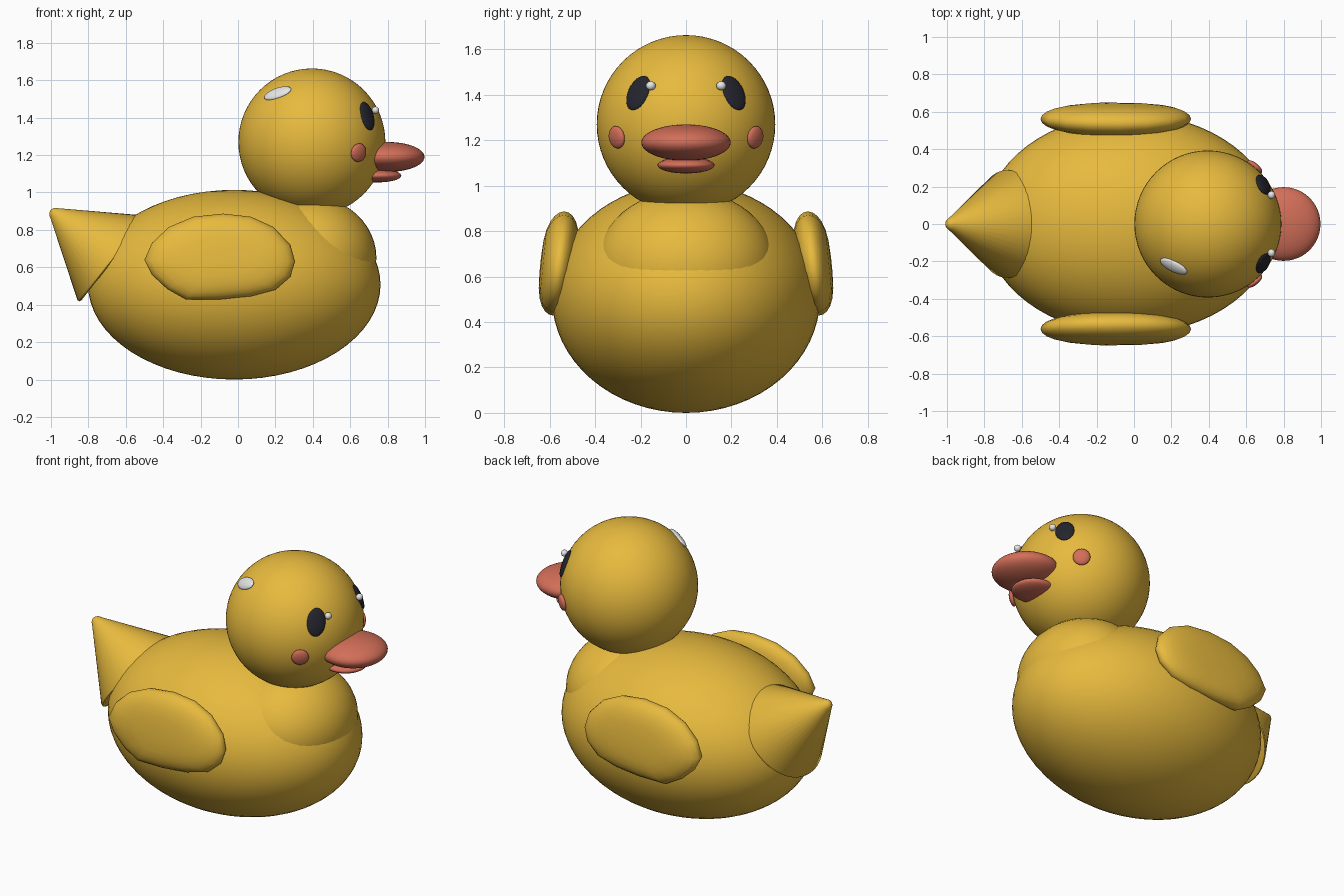
import bpy, bmesh, math
from mathutils import Vector, Matrix

if "Cube" in bpy.data.objects:
    bpy.data.objects.remove(bpy.data.objects["Cube"])


def material(name, rgb):
    m = bpy.data.materials.new(name)
    m.diffuse_color = (*rgb, 1)
    m.use_nodes = True
    m.node_tree.nodes["Principled BSDF"].inputs["Base Color"].default_value = m.diffuse_color
    return m


YELLOW = material("warm yellow", (0.80, 0.49, 0.048))
CORAL = material("coral", (0.65, 0.157, 0.098))
BLACK = material("near black", (0.018, 0.018, 0.028))
WHITE = material("white", (0.85, 0.85, 0.85))


def finish(name, bm, mat, angle=40):
    bmesh.ops.recalc_face_normals(bm, faces=bm.faces)
    me = bpy.data.meshes.new(name)
    bm.to_mesh(me)
    bm.free()
    me.materials.append(mat)
    ob = bpy.data.objects.new(name, me)
    bpy.context.collection.objects.link(ob)
    bpy.ops.object.select_all(action='DESELECT')
    ob.select_set(True)
    bpy.context.view_layer.objects.active = ob
    bpy.ops.object.shade_smooth_by_angle(angle=math.radians(angle))
    return ob


def ellipsoid(name, centre, radii, mat, rot=None, seg=48):
    bm = bmesh.new()
    bmesh.ops.create_uvsphere(bm, u_segments=seg, v_segments=seg // 2, radius=1)
    m = Matrix.Translation(centre) @ (rot or Matrix()) @ Matrix.Diagonal((*radii, 1))
    bm.transform(m)
    return finish(name, bm, mat)


def frame(normal, up, roll=0):
    """Rotation taking local z to the normal and local y near the up direction."""
    n = Vector(normal).normalized()
    u = Vector(up)
    u = (u - n * u.dot(n)).normalized()
    side = u.cross(n)
    return Matrix((side, u, n)).transposed().to_4x4() @ Matrix.Rotation(roll, 4, 'Z')


def loft(bm, rings):
    """Skin closed rings of points and cap both ends."""
    loops = [[bm.verts.new(p) for p in ring] for ring in rings]
    n = len(loops[0])
    for a, b in zip(loops, loops[1:]):
        for i in range(n):
            j = (i + 1) % n
            bm.faces.new((a[i], a[j], b[j], b[i]))
    bm.faces.new(loops[0])
    bm.faces.new(loops[-1])


# Body, chest and head
HEAD = Vector((0.395, 0, 1.27))
ellipsoid("body", (-0.02, 0, 0.507), (0.782, 0.59, 0.507), YELLOW, seg=64)
ellipsoid("chest", (0.38, 0, 0.65), (0.36, 0.395, 0.33), YELLOW)
ellipsoid("head", HEAD, (0.393, 0.393, 0.393), YELLOW, seg=64)

# Bill
ellipsoid("upper_bill", (0.80, 0, 1.19), (0.197, 0.197, 0.08), CORAL)
ellipsoid("lower_bill", (0.745, 0, 1.09), (0.128, 0.125, 0.036), CORAL)

# Eyes, eye highlights and cheeks on both sides
for side, s in (("left", 1), ("right", -1)):
    eye = Vector((0.69, s * 0.21, 1.408))
    ellipsoid(side + "_eye", eye, (0.056, 0.082, 0.018), BLACK,
              frame(eye - HEAD, (0, 0, 1), s * math.radians(12)), 24)
    ellipsoid(side + "_eye_highlight", (0.735, s * 0.155, 1.44),
              (0.02, 0.022, 0.02), WHITE, None, 12)
    cheek = Vector((0.645, s * 0.305, 1.213))
    ellipsoid(side + "_cheek", cheek, (0.05, 0.05, 0.02), CORAL,
              frame(cheek - HEAD, (0, 0, 1)), 24)

# Shine spot on the head
spot = Vector((0.212, -0.226, 1.53))
ellipsoid("head_shine", spot, (0.04, 0.082, 0.018), WHITE,
          frame(spot - HEAD, (0.13, -0.08, 0.06)), 24)

# Wings: rounded outline swelling to a cushion, leaning in at the top
outline = [(-0.50, 0.64), (-0.46, 0.73), (-0.37, 0.815), (-0.24, 0.87), (-0.08, 0.887),
           (0.07, 0.87), (0.19, 0.815), (0.28, 0.72), (0.305, 0.63), (0.28, 0.55),
           (0.20, 0.48), (0.07, 0.445), (-0.10, 0.428), (-0.28, 0.428), (-0.38, 0.485),
           (-0.46, 0.56)]
for side, s in (("left", 1), ("right", -1)):
    bm = bmesh.new()
    rings = []
    for k in range(-6, 7):
        a = math.radians(k * 14.5)
        f = math.cos(a) ** 0.65
        rings.append([(-0.10 + (x + 0.10) * f,
                       s * (0.56 + 0.082 * math.sin(a) - 0.10 * (z - 0.65) * f),
                       0.65 + (z - 0.65) * f) for x, z in outline])
    loft(bm, rings)
    finish(side + "_wing", bm, YELLOW, 60)

# Tail: cone with a rounded tip, turned upward
profile = [(0.276, 0), (0.288, 0.006), (0.288, 0.018), (0.034, 0.402),
           (0.026, 0.416), (0.014, 0.425), (0.004, 0.428)]
bm = bmesh.new()
N = 40
loft(bm, [[(r * math.cos(2 * math.pi * i / N), r * math.sin(2 * math.pi * i / N), t)
           for i in range(N)] for r, t in profile])
bm.transform(Matrix.Translation((-0.666, 0, 0.64)) @ frame((-0.785, 0, 0.62), (0, 1, 0)))
finish("tail", bm, YELLOW, 50)
